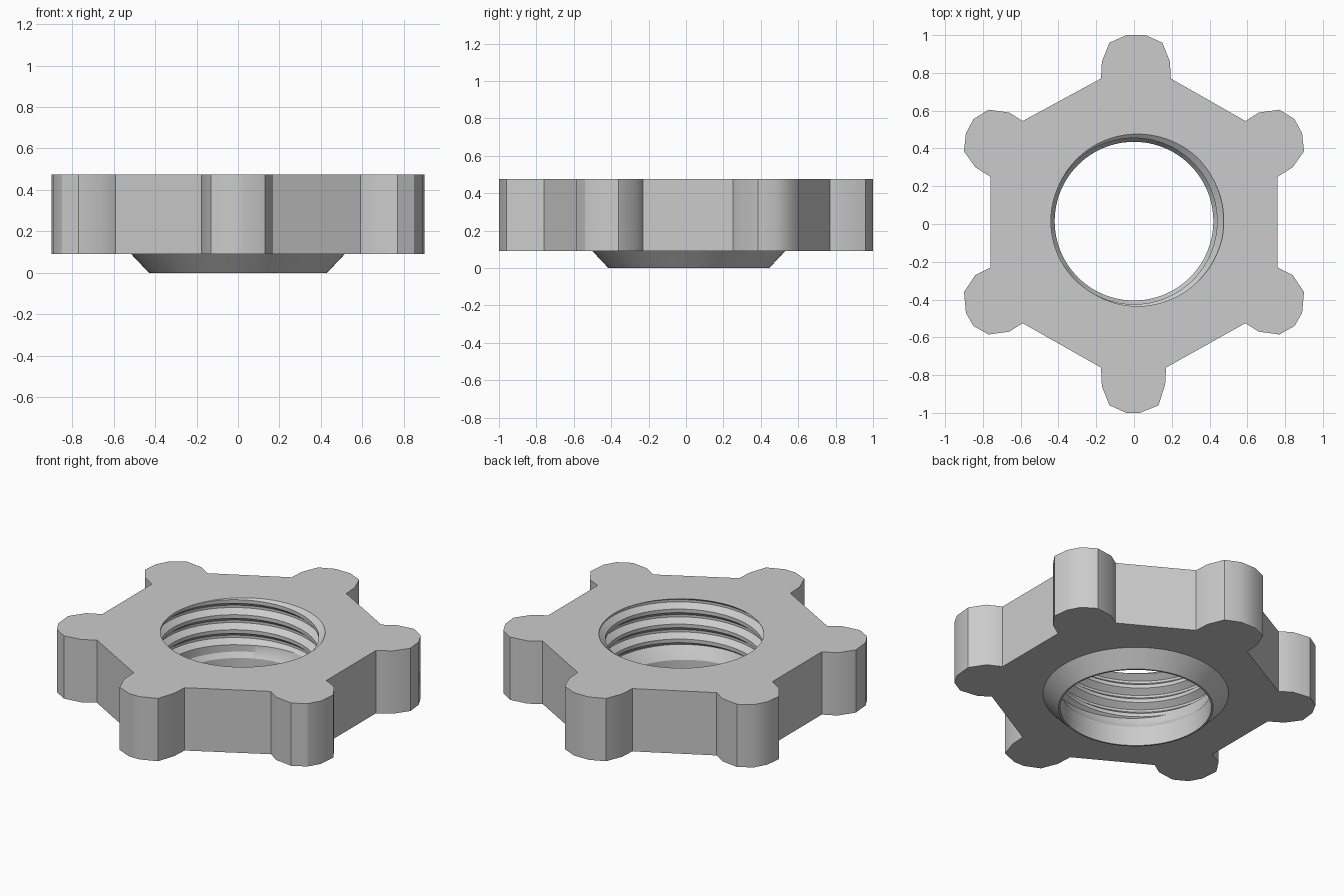
import bpy, bmesh, math

cube = bpy.data.objects.get("Cube")
if cube:
    bpy.data.objects.remove(cube, do_unlink=True)

TOP, BASE = 0.475, 0.09            # wheel body heights
CX, CY = 0.0, 0.015                # bore axis
SEGS = 96
PITCH, THREAD_START = 0.092, 0.19
BORE, CREST, ROOT = 0.42, 0.44, 0.475

# Grip lobes, listed clockwise; the left pair mirrors the right pair
back_lobe = [(-.175, .77), (-.17, .86), (-.13, .96), (-.04, 1),
             (.06, 1), (.15, .96), (.19, .86), (.195, .77)]
upper_lobe = [(.59, .545), (.66, .59), (.77, .605), (.85, .555),
              (.89, .48), (.9, .385), (.84, .3), (.76, .25)]
lower_lobe = [(.76, -.23), (.84, -.27), (.9, -.36), (.89, -.47),
              (.85, -.54), (.77, -.585), (.66, -.57), (.59, -.525)]
front_lobe = [(.17, -.76), (.165, -.85), (.13, -.96), (.03, -1),
              (-.04, -1), (-.13, -.96), (-.17, -.86), (-.175, -.76)]


def mirrored(points):
    return [(-x, y) for x, y in reversed(points)]


outline = (back_lobe + upper_lobe + lower_lobe + front_lobe
           + mirrored(lower_lobe) + mirrored(upper_lobe))

bm = bmesh.new()


def polar(radius, angle, z):
    return bm.verts.new((CX + radius * math.cos(angle),
                         CY + radius * math.sin(angle), z))


def circle(radius, z):
    return [polar(radius, math.tau * i / SEGS, z) for i in range(SEGS)]


def bridge(a, b):
    for i in range(len(a)):
        j = (i + 1) % len(a)
        bm.faces.new((a[i], a[j], b[j], b[i]))


def loop_edges(loop):
    edges = []
    for i, v in enumerate(loop):
        w = loop[(i + 1) % len(loop)]
        edges.append(bm.edges.get((v, w)) or bm.edges.new((v, w)))
    return edges


def thread_radius(angle, z):
    """Trapezoid thread profile following a right-handed helix."""
    f = (z / PITCH - angle / math.tau + PHASE) % 1
    ramp = (0.5 - abs(f - 0.5) - 0.12) / 0.3
    return CREST + (ROOT - CREST) * min(1, max(0, ramp))


# Phase puts the groove root at the top face on the right side
PHASE = 0.55 - TOP / PITCH

# Threaded wall: rows run along the helix and are clamped to its ends
breaks = [0, .12, .42, .58, .88]
turns = math.ceil((TOP - THREAD_START) / PITCH) + 3
first = math.floor(THREAD_START / PITCH + PHASE) - 2
levels = [first + t + b for t in range(turns) for b in breaks]
columns = []
for i in range(SEGS + 1):
    a = math.tau * i / SEGS
    column = []
    for level in levels:
        z = PITCH * (level - PHASE + a / math.tau)
        z = min(TOP, max(THREAD_START, z))
        column.append(polar(thread_radius(a, z), a, z))
    columns.append(column)
for left, right in zip(columns, columns[1:]):
    for k in range(len(levels) - 1):
        bm.faces.new((left[k], right[k], right[k + 1], left[k + 1]))
top_hole = [c[-1] for c in columns[:-1]]
thread_foot = [c[0] for c in columns[:-1]]

# Plain bore, narrow bottom rim and tapered boss
rings = [thread_foot, circle(CREST, 0.15), circle(BORE, 0.12),
         circle(BORE, 0), circle(0.43, 0), circle(0.515, BASE)]
for a, b in zip(rings, rings[1:]):
    bridge(a, b)

# Outer wall and the two flat faces
top_loop = [bm.verts.new((x, y, TOP)) for x, y in outline]
base_loop = [bm.verts.new((x, y, BASE)) for x, y in outline]
bridge(base_loop, top_loop)
for outer, inner in ((top_loop, top_hole), (base_loop, rings[-1])):
    bmesh.ops.triangle_fill(bm, use_beauty=True, use_dissolve=False,
                            edges=loop_edges(outer) + loop_edges(inner))

bmesh.ops.remove_doubles(bm, verts=bm.verts[:], dist=0.00005)
bmesh.ops.dissolve_degenerate(bm, edges=bm.edges[:], dist=0.00005)
bmesh.ops.recalc_face_normals(bm, faces=bm.faces[:])

mesh = bpy.data.meshes.new("lobed_ring_nut")
bm.to_mesh(mesh)
bm.free()
nut = bpy.data.objects.new("lobed_ring_nut", mesh)
bpy.context.collection.objects.link(nut)

# Single grey finish
grey = bpy.data.materials.new("plain_grey")
grey.use_nodes = True
color = (0.6, 0.6, 0.6, 1)
grey.diffuse_color = color
grey.node_tree.nodes["Principled BSDF"].inputs["Base Color"].default_value = color
mesh.materials.append(grey)

bpy.ops.object.select_all(action='DESELECT')
nut.select_set(True)
bpy.context.view_layer.objects.active = nut
bpy.ops.object.shade_smooth_by_angle(angle=math.radians(30))
